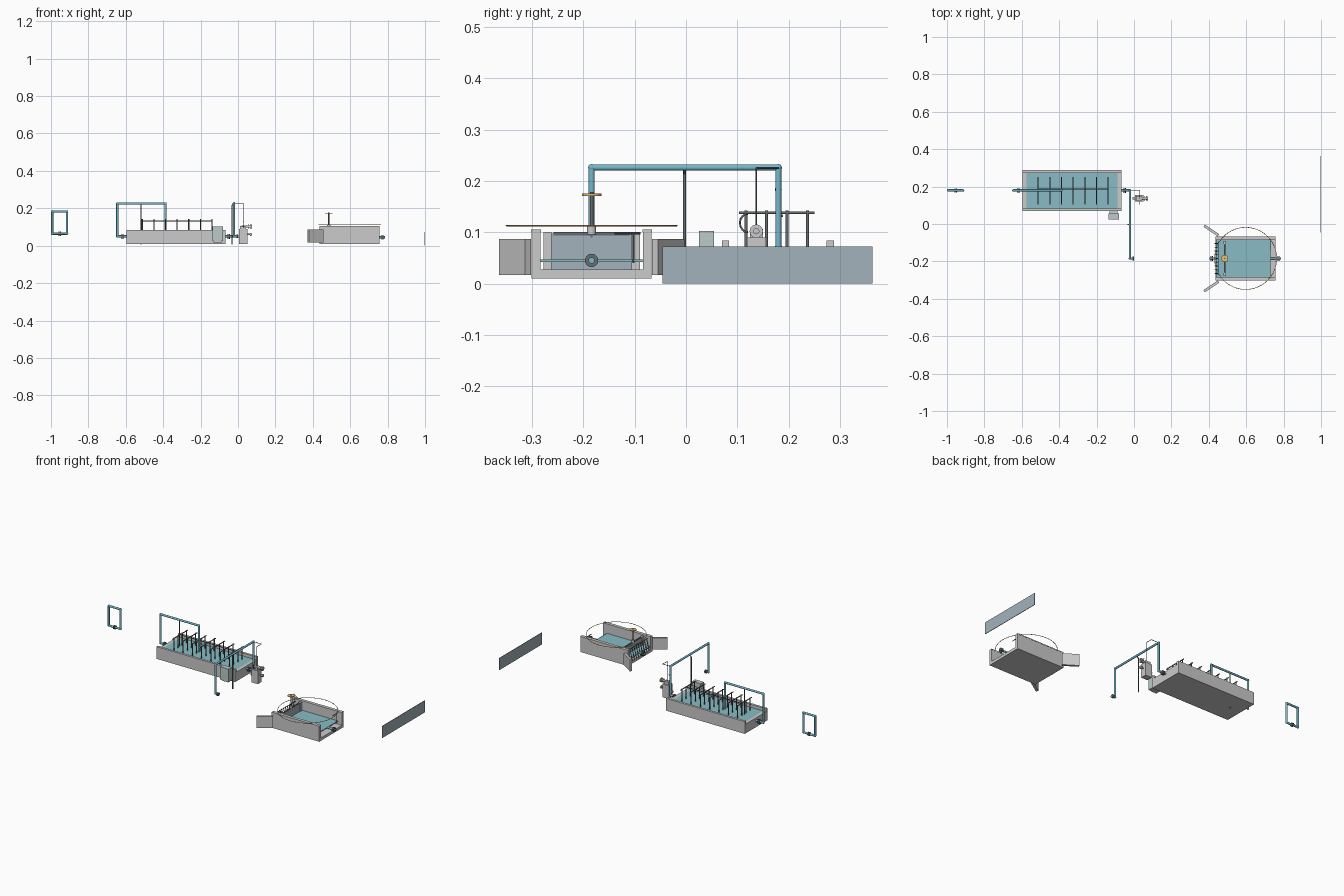
import bpy, bmesh, math
from mathutils import Vector, Matrix

if "Cube" in bpy.data.objects:
    bpy.data.objects.remove(bpy.data.objects["Cube"])


def mat(name, c):
    m = bpy.data.materials.new(name)
    m.diffuse_color = (*c, 1)
    m.use_nodes = True
    m.node_tree.nodes["Principled BSDF"].inputs["Base Color"].default_value = m.diffuse_color
    return m


BLUE = mat("pipe_blue", (0.17, 0.48, 0.6))
WATER = mat("water", (0.25, 0.5, 0.56))
SLATE = mat("slate", (0.36, 0.45, 0.5))
DARK = mat("dark_metal", (0.14, 0.15, 0.16))
PALE = mat("pale_cabinet", (0.5, 0.6, 0.58))
ORANGE = mat("orange", (0.8, 0.5, 0.18))


def finish(name, bm, m=None, smooth=False):
    me = bpy.data.meshes.new(name)
    bm.to_mesh(me)
    bm.free()
    o = bpy.data.objects.new(name, me)
    bpy.context.collection.objects.link(o)
    if m:
        me.materials.append(m)
    if smooth:
        bpy.context.view_layer.objects.active = o
        o.select_set(True)
        bpy.ops.object.shade_smooth_by_angle(angle=math.radians(40))
        o.select_set(False)
    return o


def add_box(bm, x0, x1, y0, y1, z0, z1):
    mtx = Matrix.Translation(((x0 + x1) / 2, (y0 + y1) / 2, (z0 + z1) / 2)) @ Matrix.Diagonal((x1 - x0, y1 - y0, z1 - z0, 1))
    bmesh.ops.create_cube(bm, size=1, matrix=mtx)


def boxes(name, parts, m=None):
    bm = bmesh.new()
    for p in parts:
        add_box(bm, *p)
    return finish(name, bm, m)


def add_rod(bm, a, b, r, seg=16, r2=None):
    a, b = Vector(a), Vector(b)
    d = b - a
    mtx = Matrix.Translation((a + b) / 2) @ d.to_track_quat('Z', 'Y').to_matrix().to_4x4()
    bmesh.ops.create_cone(bm, cap_ends=True, segments=seg, radius1=r, radius2=r if r2 is None else r2,
                          depth=d.length, matrix=mtx)


def rods(name, parts, m=None, seg=16):
    bm = bmesh.new()
    for p in parts:
        add_rod(bm, *p, seg=seg)
    return finish(name, bm, m, True)


def pipe(name, pts, r, m=BLUE, closed=False):
    # straight runs with ball joints at the bends
    bm = bmesh.new()
    n = len(pts)
    for i in range(n if closed else n - 1):
        add_rod(bm, pts[i], pts[(i + 1) % n], r)
    for p in (pts if closed else pts[1:-1]):
        bmesh.ops.create_uvsphere(bm, u_segments=14, v_segments=8, radius=r * 1.12, matrix=Matrix.Translation(p))
    return finish(name, bm, m, True)


def flange(name, x, y, z, r=0.013, t=0.006, m=DARK):
    # pair of discs facing along x
    return rods(name, [((x - t, y, z), (x - t * 0.2, y, z), r), ((x + t * 0.2, y, z), (x + t, y, z), r)], m, 20)


R = 0.006
PY = 0.18

# closed pipe loop
pipe("pipe_loop", [(-0.993, PY, 0.064), (-0.993, PY, 0.183), (-0.914, PY, 0.183), (-0.914, PY, 0.064)], R, closed=True)
flange("loop_flange", -0.953, PY, 0.064, 0.011)

# aeration basin
X0, X1, Y0, Y1 = -0.596, -0.068, 0.07, 0.288
boxes("basin_shell", [(X0, X1, Y0, Y1, 0.01, 0.025),
                      (X0, X1, Y0, Y0 + 0.014, 0.025, 0.084), (X0, X1, Y1 - 0.014, Y1, 0.025, 0.084),
                      (X0, X0 + 0.02, Y0 + 0.014, Y1 - 0.014, 0.025, 0.066),
                      (X1 - 0.02, X1, Y0 + 0.014, Y1 - 0.014, 0.025, 0.066)])
boxes("basin_water", [(X0 + 0.02, X1 - 0.02, Y0 + 0.014, Y1 - 0.014, 0.06, 0.066)], WATER)

# rows of aerator racks
racks = []
for i in range(7):
    x = -0.512 + i * 0.0622
    racks.append(((x, 0.103, 0.138), (x, 0.25, 0.138), 0.0028))
    for y in (0.117, 0.157, 0.197, 0.237):
        racks.append(((x, y, 0.026), (x, y, 0.142), 0.003))
rods("aerator_racks", racks, DARK, 10)
rods("rack_header", [((-0.512, 0.187, 0.132), (-0.136, 0.187, 0.132), 0.0025)], DARK, 10)

# inlet pipe over the basin
pipe("inlet_pipe", [(-0.595, PY, 0.05), (-0.645, PY, 0.05), (-0.645, PY, 0.225), (-0.388, PY, 0.225), (-0.388, PY, 0.05)], R)
flange("inlet_flange", -0.618, PY, 0.05)
rods("inlet_support", [((-0.518, PY, 0.006), (-0.518, PY, 0.222), 0.003)], DARK, 10)

# transfer pipe towards the second basin
pipe("transfer_pipe", [(-0.07, PY, 0.05), (-0.022, PY, 0.05), (-0.022, PY, 0.226), (-0.022, -0.184, 0.226),
                       (-0.022, -0.184, 0.05), (0.0, -0.184, 0.05)], R)
flange("transfer_flange_a", -0.05, PY, 0.05)
flange("transfer_flange_b", -0.006, -0.184, 0.05, 0.01)
rods("transfer_support", [((-0.033, -0.003, 0.006), (-0.033, -0.003, 0.215), 0.003),
                          ((-0.033, -0.003, 0.215), (-0.022, -0.003, 0.222), 0.003)], DARK, 10)

# control cabinet
boxes("control_cabinet", [(-0.137, -0.08, 0.025, 0.055, 0.024, 0.102)], PALE)
boxes("cabinet_plinth", [(-0.13, -0.087, 0.03, 0.07, 0.018, 0.03)])

# dosing unit with tapered top
bm = bmesh.new()
add_box(bm, 0.006, 0.05, 0.119, 0.156, 0.01, 0.09)
add_box(bm, 0.012, 0.044, 0.125, 0.15, 0.09, 0.106)
finish("dosing_tank", bm)
rods("dosing_outlets", [((0.02, 0.137, 0.102), (0.075, 0.137, 0.102), 0.006),
                        ((0.066, 0.137, 0.102), (0.072, 0.137, 0.102), 0.013),
                        ((0.054, 0.137, 0.102), (0.06, 0.137, 0.102), 0.011),
                        ((0.05, 0.137, 0.06), (0.074, 0.137, 0.06), 0.004),
                        ((0.064, 0.137, 0.06), (0.072, 0.137, 0.06), 0.009),
                        ((-0.008, 0.137, 0.05), (0.008, 0.137, 0.05), 0.007)], None, 20)
pipe("dosing_line", [(-0.022, PY, 0.225), (0.03, PY, 0.225), (0.03, 0.137, 0.225), (0.03, 0.137, 0.1)], 0.0016, DARK)
arc = [(0.03, 0.121 - 0.016 * math.sin(t * math.pi / 8), 0.118 + 0.018 * math.cos(t * math.pi / 8)) for t in range(9)]
pipe("dosing_hose", arc, 0.0018, DARK)

# second basin, open at the outlet end
CX0, CX1, CY = 0.436, 0.756, -0.184
boxes("clarifier_shell", [(CX0, CX1, CY - 0.117, CY + 0.117, 0.01, 0.027)])
for s, side in ((-1, "front"), (1, "back")):
    ya, yb = sorted((CY + s * 0.1, CY + s * 0.117))
    boxes("clarifier_wall_" + side, [(CX0, CX1, ya, yb, 0.027, 0.1),
                                     (CX0, CX1, ya - 0.001, yb + 0.001, 0.1, 0.105)])
    # splayed wing wall
    bm = bmesh.new()
    a, b = Vector((0.375, CY + s * 0.175, 0)), Vector((0.452, CY + s * 0.124, 0))
    d = (b - a)
    mtx = Matrix.Translation((a + b) / 2 + Vector((0, 0, 0.052))) @ Matrix.Rotation(math.atan2(d.y, d.x), 4, 'Z')
    bmesh.ops.create_cube(bm, size=1, matrix=mtx @ Matrix.Diagonal((d.length, 0.014, 0.07, 1)))
    finish("wing_wall_" + side, bm)
    # gate guide
    yg = CY + s * 0.086
    boxes("gate_guide_" + side, [(0.478, 0.492, yg - 0.008, yg + 0.008, 0.027, 0.1)])
boxes("clarifier_water", [(CX0 + 0.002, 0.73, CY - 0.1, CY + 0.1, 0.042, 0.047)], WATER)
boxes("sluice_gate", [(0.482, 0.488, CY - 0.078, CY + 0.078, 0.027, 0.097)], SLATE)
boxes("gate_beam", [(0.481, 0.489, CY - 0.074, CY + 0.074, 0.094, 0.1)], DARK)

# level gauge at the outlet
rods("level_gauge", [((0.731, CY + 0.082, 0.04), (0.731, CY + 0.082, 0.1), 0.002),
                     ((0.731, CY + 0.045, 0.098), (0.731, CY + 0.095, 0.098), 0.002)], DARK, 8)

# sloping bar screen
bars = []
for i in range(9):
    y = CY - 0.08 + i * 0.02
    bars.append(((0.432, y, 0.027), (0.45, y, 0.098), 0.002))
bars.append(((0.45, CY - 0.09, 0.094), (0.45, CY + 0.09, 0.094), 0.002))
rods("bar_screen", bars, DARK, 8)

# gate stem and handwheel
rods("gate_stem", [((0.485, CY, 0.09), (0.485, CY, 0.178), 0.0035)], DARK, 12)
rods("handwheel", [((0.485, CY, 0.171), (0.485, CY, 0.175), 0.019)], ORANGE, 24)
rods("stem_bearing", [((0.485, CY, 0.096), (0.485, CY, 0.112), 0.009)], None, 16)

# pipe stubs at both ends
for name, xa, xb, xf in (("intake", 0.405, 0.44, 0.416), ("outlet", 0.73, 0.785, 0.772)):
    rods(name + "_stub", [((xa, CY, 0.045), (xb, CY, 0.045), R)], BLUE)
    flange(name + "_stub_flange", xf, CY, 0.045)

# large thin ring above the basin
bpy.ops.mesh.primitive_torus_add(major_segments=64, minor_segments=8, major_radius=0.166,
                                 minor_radius=0.0015, location=(0.597, CY, 0.113))
ring = bpy.context.object
ring.name = "scraper_ring"
ring.data.materials.append(ORANGE)
bpy.ops.object.shade_smooth_by_angle()

# free-standing panel
boxes("end_panel", [(0.997, 1.0, -0.046, 0.363, 0.0, 0.072)], SLATE)
